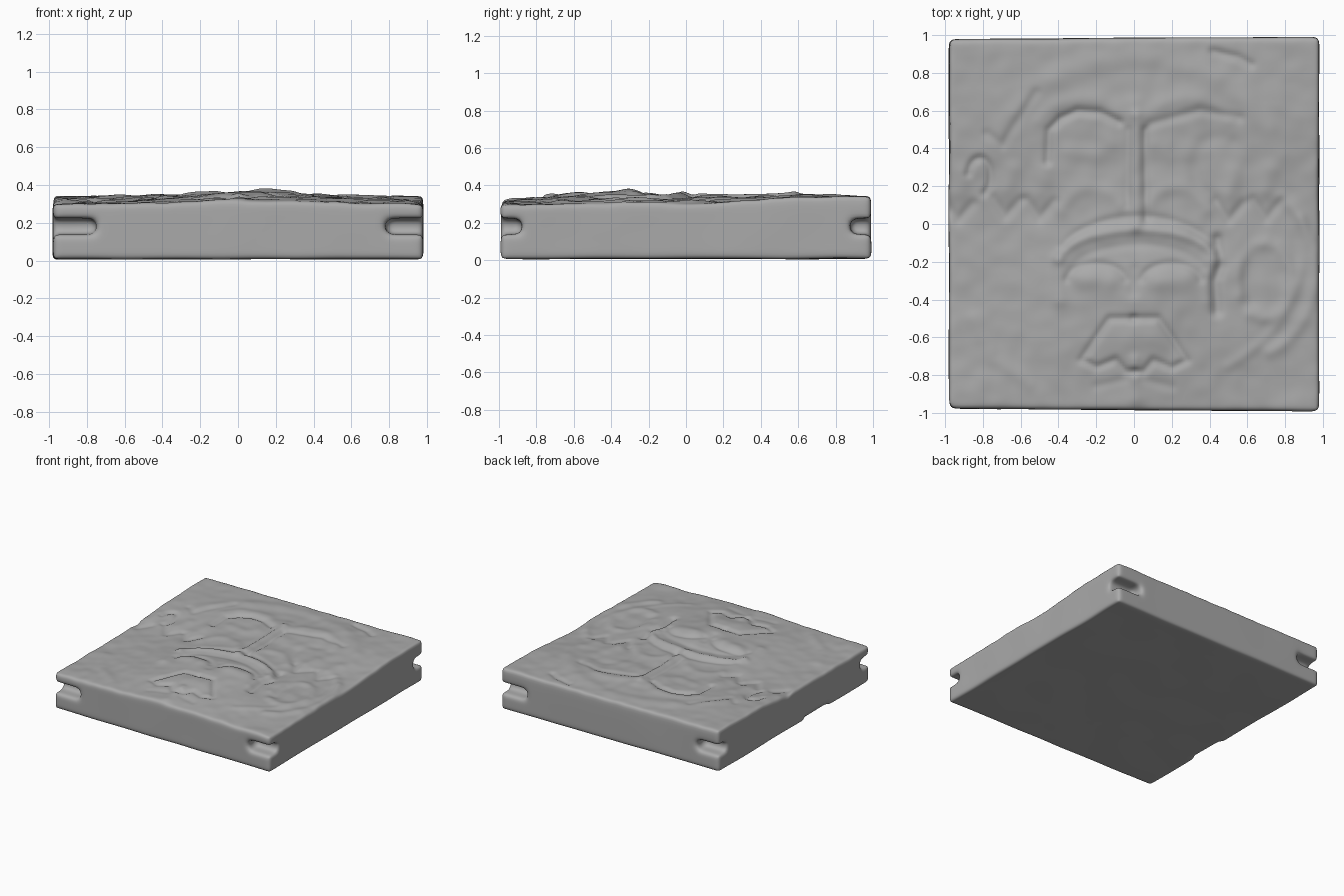
import bpy, bmesh, math
from mathutils import Vector, noise

if "Cube" in bpy.data.objects:
    bpy.data.objects.remove(bpy.data.objects["Cube"])

stone = bpy.data.materials.new("grey stone")
stone.use_nodes = True
grey = (0.4, 0.4, 0.4, 1)
stone.diffuse_color = grey
stone.node_tree.nodes["Principled BSDF"].inputs["Base Color"].default_value = grey


def box(name, centre, size, turn=0, bevel=0):
    bm = bmesh.new()
    bmesh.ops.create_cube(bm, size=1)
    bmesh.ops.scale(bm, vec=size, verts=bm.verts)
    if bevel:
        bmesh.ops.bevel(bm, geom=bm.edges[:], offset=bevel, segments=4,
                        profile=0.5, affect="EDGES")
    mesh = bpy.data.meshes.new(name)
    bm.to_mesh(mesh)
    bm.free()
    ob = bpy.data.objects.new(name, mesh)
    ob.location = centre
    ob.rotation_euler.z = turn
    bpy.context.collection.objects.link(ob)
    return ob


def smoothstep(a, b, v):
    t = min(max((v - a) / (b - a), 0), 1)
    return t * t * (3 - 2 * t)


def arc(cx, cy, rx, ry, start, end, steps=14):
    angles = [math.radians(start + (end - start) * i / steps) for i in range(steps + 1)]
    return [(cx + rx * math.cos(a), cy + ry * math.sin(a)) for a in angles]


# Relief strokes: positive heights are ridges, negative ones are grooves
strokes = []


def stroke(points, height, width, mirror=False):
    for s in ((1, -1) if mirror else (1,)):
        pts = [Vector((x * s, y)) for x, y in points]
        pad = width * 2.5
        xs, ys = [p.x for p in pts], [p.y for p in pts]
        bounds = (min(xs) - pad, max(xs) + pad, min(ys) - pad, max(ys) + pad)
        strokes.append((pts, height, width, bounds))


# Central crest bar with its knob and side grooves
stroke([(0.01, 0), (0.01, 0.57)], 0.016, 0.035)
stroke([(0.065, 0.02), (0.06, 0.5)], -0.012, 0.018)
stroke([(-0.035, 0.1), (-0.03, 0.5)], -0.006, 0.018)
stroke([(0, 0.6), (0, 0.64)], 0.01, 0.05)
# Upper arched panels
stroke([(-0.46, 0.33), (-0.45, 0.5), (-0.39, 0.56), (-0.3, 0.6), (-0.18, 0.59), (-0.08, 0.54)],
       -0.016, 0.022)
stroke([(0.09, 0.53), (0.2, 0.56), (0.35, 0.6), (0.56, 0.56)], -0.01, 0.025)
stroke(arc(0.28, 0.5, 0.24, 0.16, 20, 160), 0.007, 0.04, True)
stroke([(0.12, 0.42), (0.2, 0.36), (0.34, 0.38)], 0.006, 0.05, True)
stroke(arc(0.22, 0.02, 0.17, 0.17, 20, 150), 0.008, 0.04, True)
stroke(arc(0.45, 0.3, 0.13, 0.16, 60, 260), -0.007, 0.04)
# Brow arcs
stroke(arc(0.02, -0.2, 0.42, 0.17, 5, 175), 0.016, 0.03)
stroke(arc(0.02, -0.2, 0.42, 0.24, 20, 160), -0.008, 0.02)
stroke(arc(0.02, -0.27, 0.36, 0.16, 15, 165), -0.007, 0.025)
# Rounded cheeks
stroke([(0.14, -0.3), (0.27, -0.29)], 0.016, 0.06, True)
stroke(arc(0.2, -0.31, 0.16, 0.1, 10, 170), -0.01, 0.02, True)
stroke([(0, -0.24), (0, -0.36)], -0.008, 0.03)
stroke([(0.4, -0.2), (0.4, -0.4)], 0.01, 0.04, True)
stroke([(0.44, -0.08), (0.46, -0.22), (0.43, -0.3), (0.44, -0.46)], -0.022, 0.03)
# Muzzle
stroke([(0, -0.5), (0.13, -0.5), (0.2, -0.6), (0.28, -0.72), (0.2, -0.76), (0.1, -0.72),
        (0.05, -0.78), (0, -0.78)], -0.013, 0.02, True)
stroke([(-0.1, -0.6), (0.1, -0.6)], 0.008, 0.08)
stroke([(0, -0.72), (0, -0.76)], 0.012, 0.03)
stroke([(0, -0.83), (0, -0.92)], 0.008, 0.04)
stroke([(0.04, -0.82), (0.2, -0.86)], -0.006, 0.025, True)
# Scrolls and mane locks
stroke(arc(0.69, -0.3, 0.14, 0.2, -120, 200), 0.009, 0.035)
stroke([(0.6, -0.15), (0.62, -0.4)], -0.01, 0.05)
stroke(arc(0.6, -0.25, 0.36, 0.45, -70, 60), 0.009, 0.035)
stroke(arc(0.1, -0.1, 0.8, 0.75, -60, 10), 0.006, 0.03)
stroke(arc(-0.82, 0.25, 0.06, 0.1, -60, 170), -0.014, 0.02)
for x, y in ((-0.93, 0.05), (-0.68, 0.07), (-0.5, 0.06), (0.5, 0.05), (0.7, 0.06)):
    stroke([(x - 0.07, y + 0.07), (x, y - 0.03), (x + 0.08, y + 0.06)], -0.01, 0.025)
    stroke([(x, y + 0.12), (x + 0.03, y + 0.22)], 0.009, 0.05)
stroke([(-0.78, 0.48), (-0.7, 0.42), (-0.62, 0.55), (-0.52, 0.7)], -0.008, 0.025)
# Outer halo
stroke(arc(0, 0.1, 0.82, 0.78, 20, 160, 24), 0.008, 0.06)
stroke([(0.42, 0.91), (0.55, 0.88), (0.62, 0.84)], -0.012, 0.022)
stroke([(-0.85, -0.5), (-0.75, -0.72), (-0.55, -0.85)], 0.006, 0.04)


def distance(p, pts):
    best = 9
    for a, b in zip(pts, pts[1:]):
        d = b - a
        t = min(max((p - a).dot(d) / d.length_squared, 0), 1)
        best = min(best, (a + d * t - p).length)
    return best


def top_height(x, y):
    z = 0.287 + 0.045 * smoothstep(-0.1, 0.7, y)
    z += 0.068 * math.exp(-((x - 0.08) / 0.58) ** 2 - ((y + 0.38) / 0.6) ** 2)
    z += 0.007 * noise.noise(Vector((x * 4, y * 4, 3))) + 0.004 * noise.noise(Vector((x * 11, y * 11, 7)))
    p = Vector((x, y))
    for pts, height, width, (x0, x1, y0, y1) in strokes:
        if x0 < x < x1 and y0 < y < y1:
            z += height * math.exp(-(distance(p, pts) / width) ** 2)
    return z


# Slab block with a slot across each corner
FLAT = 0.3
slab = box("slab_block", (0, 0, FLAT / 2), (1.96, 1.97, FLAT))
cutters = []
for sx in (-1, 1):
    for sy in (-1, 1):
        length = 0.5 if sx * sy > 0 else 0.44
        cutters.append(box("slot_cutter", (sx, sy, 0.173), (length, 0.26, 0.085), 0, 0.035))
# Broken lip on one corner and a chip under the side edge
cutters.append(box("lip_cutter", (-1.02, -1, 0.26), (0.11, 0.4, 0.16), math.radians(22)))
cutters.append(box("chip_cutter", (-1, -0.3, 0), (0.1, 0.34, 0.08), 0, 0.035))
for c in cutters:
    c.hide_render = True
    m = slab.modifiers.new("cut", "BOOLEAN")
    m.operation, m.object, m.solver = "DIFFERENCE", c, "EXACT"

# Worn, rounded surface
remesh = slab.modifiers.new("worn", "REMESH")
remesh.mode, remesh.voxel_size = "VOXEL", 0.0135
soft = slab.modifiers.new("soft", "SMOOTH")
soft.factor, soft.iterations = 0.5, 16

bpy.context.view_layer.update()
graph = bpy.context.evaluated_depsgraph_get()
mesh = bpy.data.meshes.new_from_object(slab.evaluated_get(graph))
for ob in cutters + [slab]:
    bpy.data.objects.remove(ob)

# Carve the relief and add slight unevenness to the sides
for v in mesh.vertices:
    x, y, z = v.co
    z += FLAT / 2
    wobble = noise.noise_vector(Vector((x, y, z)) * 3)
    lift = 0.008 + 0.005 * wobble.z * (1 - smoothstep(0, 0.1, z))
    if z > 0.225:
        lift += (top_height(x, y) - FLAT) * smoothstep(0.225, 0.29, z)
    v.co = (x + 0.005 * wobble.x, y * (1 + 0.007 * x) + 0.003 * wobble.y, z + lift)

mesh.materials.clear()
mesh.materials.append(stone)
mesh.polygons.foreach_set("use_smooth", [True] * len(mesh.polygons))
tile = bpy.data.objects.new("carved_tile", mesh)
bpy.context.collection.objects.link(tile)
